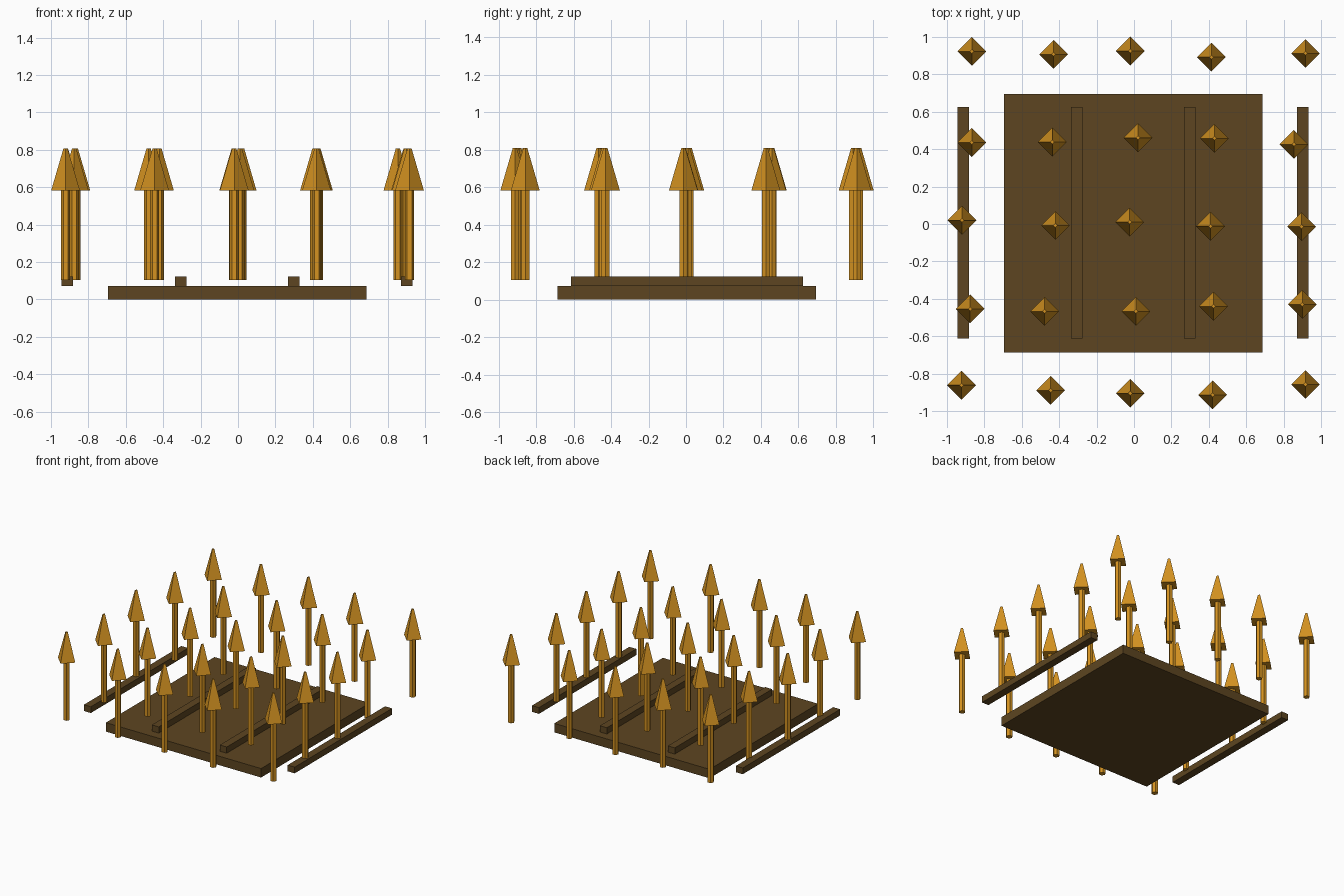
import bpy, bmesh
from math import pi
from mathutils import Matrix

if "Cube" in bpy.data.objects:
    bpy.data.objects.remove(bpy.data.objects["Cube"])


def material(name, color):
    m = bpy.data.materials.new(name)
    m.diffuse_color = (*color, 1)
    m.use_nodes = True
    m.node_tree.nodes["Principled BSDF"].inputs["Base Color"].default_value = m.diffuse_color
    return m


wood = material("dark_wood", (0.11, 0.06, 0.015))
gold = material("golden_stalk", (0.66, 0.29, 0.015))


def finish(bm, name, mat):
    mesh = bpy.data.meshes.new(name)
    bm.to_mesh(mesh)
    bm.free()
    mesh.materials.append(mat)
    ob = bpy.data.objects.new(name, mesh)
    bpy.context.collection.objects.link(ob)
    return ob


def box(name, x0, x1, y0, y1, z0, z1):
    bm = bmesh.new()
    bmesh.ops.create_cube(bm, size=1, matrix=Matrix.LocRotScale(
        ((x0 + x1) / 2, (y0 + y1) / 2, (z0 + z1) / 2), None,
        (x1 - x0, y1 - y0, z1 - z0)))
    finish(bm, name, wood)


def cone(bm, sides, r1, r2, z0, z1, turn):
    bmesh.ops.create_cone(bm, cap_ends=True, segments=sides, radius1=r1,
                          radius2=r2, depth=z1 - z0,
                          matrix=Matrix.Translation((0, 0, (z0 + z1) / 2))
                          @ Matrix.Rotation(turn, 4, 'Z'))


# Soil slab and four furrow ridges (the outer two overhang the slab)
box("soil_slab", -0.696, 0.686, -0.686, 0.695, 0, 0.072)
for i in range(4):
    x = -0.912 + i * 0.605
    box(f"furrow_ridge_{i + 1}", x - 0.031, x + 0.031, -0.613, 0.625, 0.072, 0.122)

# One stalk: six-sided stem with a four-sided tapered head
bm = bmesh.new()
cone(bm, 6, 0.0245, 0.0245, 0.105, 0.585, pi / 2)
cone(bm, 4, 0.077, 0.011, 0.582, 0.808, 0)
first = finish(bm, "stalk_1", gold)

# Slightly irregular 5 x 5 planting
spots = [
    (-.867, .923), (-.430, .907), (-.020, .925), (.414, .892), (.917, .912),
    (-.867, .436), (-.437, .438), (.022, .461), (.430, .458), (.855, .426),
    (-.920, .020), (-.420, -.008), (-.023, .010), (.409, -.012), (.896, -.014),
    (-.876, -.454), (-.478, -.467), (.010, -.467), (.425, -.440), (.900, -.430),
    (-.922, -.862), (-.446, -.890), (-.020, -.905), (.420, -.914), (.917, -.858),
]
for i, (x, y) in enumerate(spots):
    ob = first
    if i:
        ob = bpy.data.objects.new(f"stalk_{i + 1}", first.data)
        bpy.context.collection.objects.link(ob)
    ob.location = (x, y, 0)
